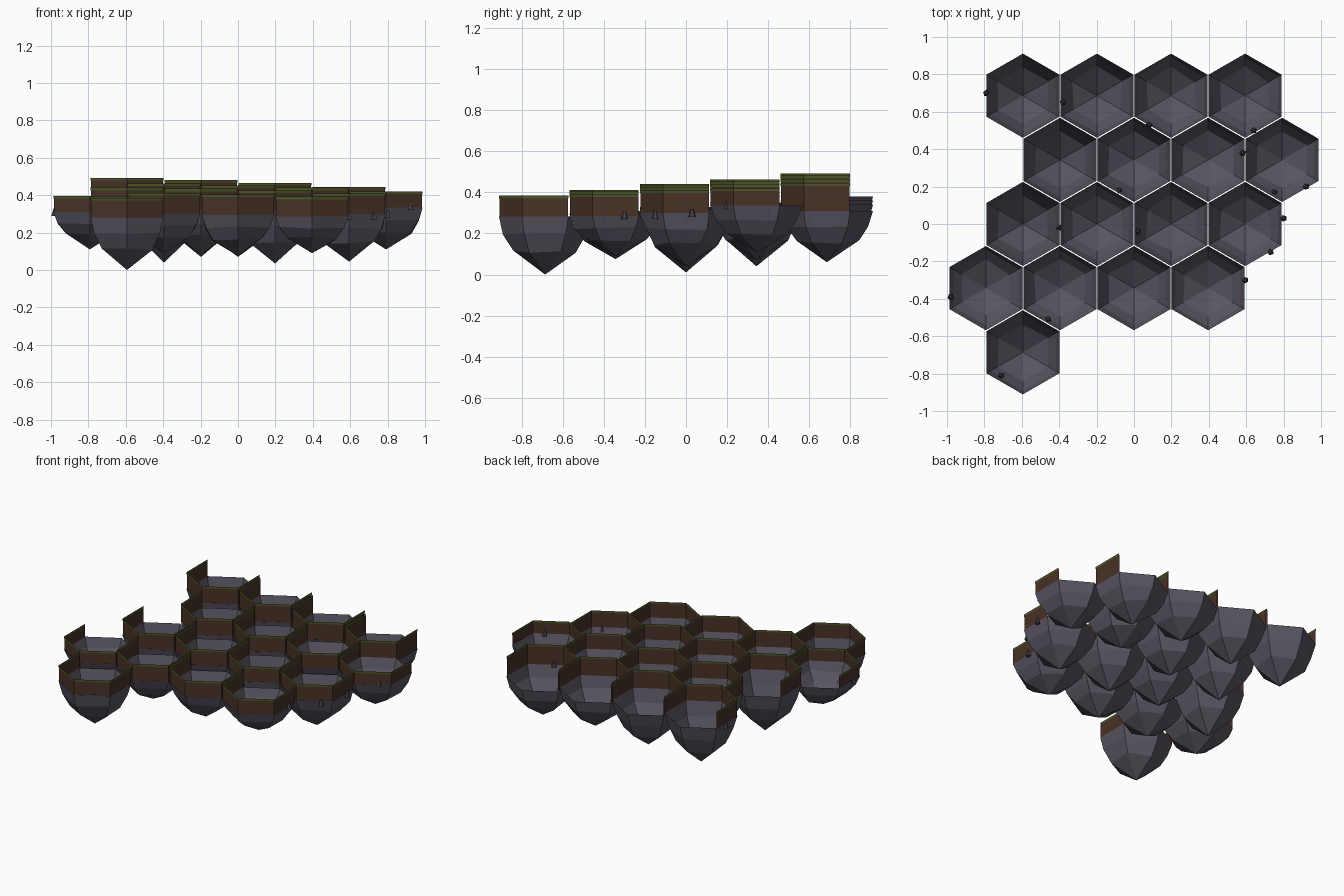
import bpy, bmesh, math, random
from mathutils import Matrix

if "Cube" in bpy.data.objects:
    bpy.data.objects.remove(bpy.data.objects["Cube"])

random.seed(4)
DX = 0.396                 # column spacing
DY = DX * math.sqrt(3) / 2  # row spacing
R = 0.225                  # hexagon corner radius


def material(name, rgb):
    m = bpy.data.materials.new(name)
    m.diffuse_color = (*rgb, 1)
    m.use_nodes = True
    m.node_tree.nodes["Principled BSDF"].inputs["Base Color"].default_value = m.diffuse_color
    return m


ROCK = material("rock", (0.10, 0.09, 0.12))
SOIL = material("soil", (0.065, 0.032, 0.02))
GRASS = material("grass", (0.07, 0.09, 0.02))
STONE = material("stone", (0.06, 0.055, 0.065))


def finish(bm, name, mat):
    me = bpy.data.meshes.new(name)
    bm.to_mesh(me)
    bm.free()
    me.materials.append(mat)
    ob = bpy.data.objects.new(name, me)
    bpy.context.collection.objects.link(ob)


def ring(bm, x, y, z, r, jitter=0.0):
    # pointy hexagon; corner 0 is the back-left, going round by the front
    out = []
    for i in range(6):
        a = math.radians(150 + 60 * i)
        k = r * (1 + random.uniform(-jitter, jitter))
        dz = random.uniform(-jitter, jitter) * 0.2
        out.append(bm.verts.new((x + k * math.cos(a), y + k * math.sin(a), z + dz)))
    return out


def skirt(bm, upper, lower, sides):
    for i in range(sides):
        j = (i + 1) % 6
        bm.faces.new((upper[i], lower[i], lower[j], upper[j]))


def cell(name, x, y, top, rim, tip):
    d = rim - tip
    # hollow faceted rock bowl running down to a point
    bm = bmesh.new()
    rings = [ring(bm, x, y, rim, R),
             ring(bm, x, y, rim - 0.30 * d, R * 0.89, 0.03),
             ring(bm, x, y, rim - 0.60 * d, R * 0.67, 0.05)]
    for a, b in zip(rings, rings[1:]):
        skirt(bm, a, b, 6)
    point = bm.verts.new((x, y, tip))
    for i in range(6):
        bm.faces.new((rings[-1][i], point, rings[-1][(i + 1) % 6]))
    finish(bm, "rock_bowl_" + name, ROCK)
    # soil wall on the four front and side edges, open at the back
    bm = bmesh.new()
    skirt(bm, ring(bm, x, y, top - 0.012, R * 0.99), ring(bm, x, y, rim, R * 0.99), 4)
    bmesh.ops.delete(bm, geom=[v for v in bm.verts if not v.link_faces], context='VERTS')
    finish(bm, "soil_wall_" + name, SOIL)
    # thin grass lip
    bm = bmesh.new()
    skirt(bm, ring(bm, x, y, top, R), ring(bm, x, y, top - 0.014, R), 4)
    bmesh.ops.delete(bm, geom=[v for v in bm.verts if not v.link_faces], context='VERTS')
    finish(bm, "grass_lip_" + name, GRASS)


# rows from back to front: row index, first column, then (top, rim, tip)
ROWS = [
    (2, -1.5, [(.493, .38, .06), (.482, .36, .07), (.465, .34, .09), (.445, .31, .06)]),
    (1, -1.0, [(.463, .35, .04), (.452, .34, .07), (.44, .335, .12), (.42, .335, .11)]),
    (0, -1.5, [(.44, .33, .01), (.435, .325, .08), (.425, .32, .035), (.41, .30, .045)]),
    (-1, -2.0, [(.397, .31, .11), (.412, .30, .09), (.405, .295, .075), (.392, .285, .09)]),
    (-2, -1.5, [(.385, .282, 0)]),
]
for row, col, cells in ROWS:
    for n, (top, rim, tip) in enumerate(cells):
        cell(f"{row + 2}_{n}", (col + n) * DX, row * DY, top, rim, tip)

# small stone spikes stuck to the sides
SPIKES = [(-.79, .70, .36), (-.38, .65, .33), (.08, .53, .33), (.64, .50, .32),
          (.58, .38, .33), (.75, .17, .29), (.92, .20, .34), (.80, .03, .30),
          (.73, -.15, .29), (.595, -.30, .29), (-.08, .18, .30), (.02, -.04, .30),
          (-.98, -.39, .31), (-.46, -.51, .28), (-.71, -.81, .265), (-.40, -.02, .30)]
for n, p in enumerate(SPIKES):
    bm = bmesh.new()
    bmesh.ops.create_cone(bm, cap_ends=True, segments=5, radius1=0.018,
                          radius2=0.007, depth=0.04,
                          matrix=Matrix.Translation(p) @ Matrix.Rotation(n * 1.3, 4, 'Z'))
    finish(bm, f"stone_spike_{n}", STONE)
